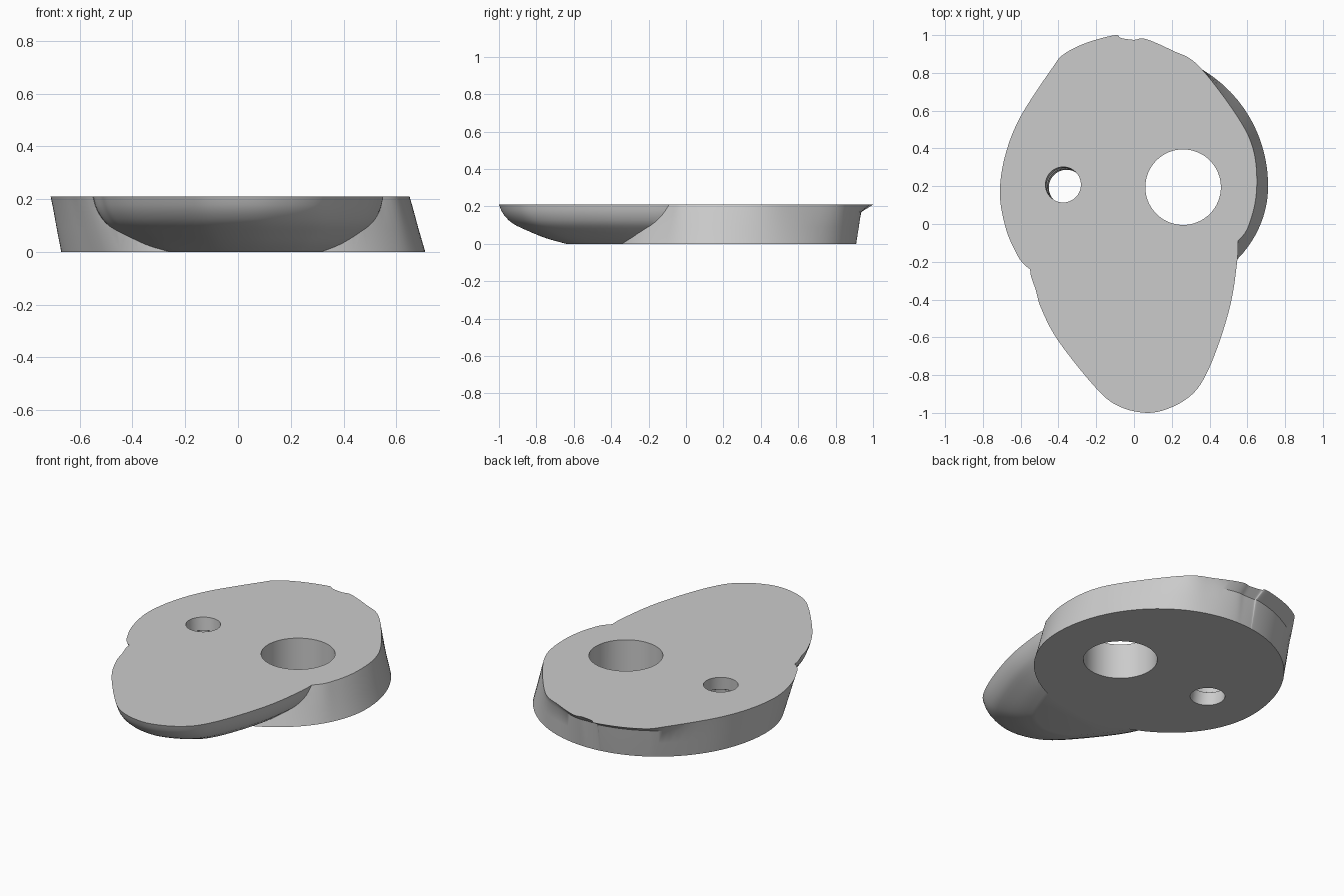
import bpy, bmesh, math
from mathutils import Vector

cube = bpy.data.objects.get("Cube")
if cube:
    bpy.data.objects.remove(cube, do_unlink=True)

TOP = 0.21

grey = bpy.data.materials.new("plain grey")
grey.use_nodes = True
GREY = (0.6, 0.6, 0.6, 1)
grey.diffuse_color = GREY
grey.node_tree.nodes["Principled BSDF"].inputs["Base Color"].default_value = GREY


def spline(pts, closed, steps):
    """Catmull-Rom curve through 2D points."""
    n, out = len(pts), []
    get = (lambda i: Vector(pts[i % n])) if closed else (lambda i: Vector(pts[max(0, min(i, n - 1))]))
    for i in range(n if closed else n - 1):
        a, b, c, d = (get(i + k) for k in (-1, 0, 1, 2))
        for s in range(steps):
            t = s / steps
            out.append(b + 0.5 * t * (c - a + t * (2 * a - 5 * b + 4 * c - d + t * (3 * (b - c) + d - a))))
    if not closed:
        out.append(get(n - 1))
    return out


def loft(name, rings):
    """Closed solid through (height, outline) rings, bottom to top."""
    bm = bmesh.new()
    loops = [[bm.verts.new((p[0], p[1], z)) for p in outline] for z, outline in rings]
    n = len(loops[0])
    for low, high in zip(loops, loops[1:]):
        for i in range(n):
            j = (i + 1) % n
            bm.faces.new((low[i], low[j], high[j], high[i]))
    bm.faces.new(loops[0][::-1])
    bm.faces.new(loops[-1])
    bmesh.ops.recalc_face_normals(bm, faces=bm.faces)
    mesh = bpy.data.meshes.new(name)
    bm.to_mesh(mesh)
    bm.free()
    mesh.materials.append(grey)
    obj = bpy.data.objects.new(name, mesh)
    bpy.context.collection.objects.link(obj)
    return obj


def circle(x, y, r, n=64):
    return [Vector((x + r * math.cos(2 * math.pi * i / n), y + r * math.sin(2 * math.pi * i / n)))
            for i in range(n)]


def combine(target, other, operation):
    bpy.context.view_layer.objects.active = target
    mod = target.modifiers.new(operation.lower(), "BOOLEAN")
    mod.operation, mod.solver, mod.object = operation, "EXACT", other
    bpy.ops.object.modifier_apply(modifier=mod.name)
    bpy.data.objects.remove(other, do_unlink=True)


# Wide round head: leaning wall, flared lip at the back
head_top = spline([(0.65, 0.2), (0.63, 0.4), (0.54, 0.58), (0.34, 0.84), (0.2, 0.92), (0.06, 0.98),
                   (0, 0.975), (-0.07, 0.985), (-0.1, 1), (-0.25, 0.96), (-0.37, 0.9), (-0.43, 0.83),
                   (-0.6, 0.57), (-0.68, 0.37), (-0.71, 0.18), (-0.69, 0.02), (-0.64, -0.12),
                   (-0.55, -0.24), (-0.3, -0.33), (0, -0.35), (0.3, -0.28), (0.55, -0.09),
                   (0.62, 0.03)], True, 6)
centre = Vector((0.02, 0.2))
head_base, head_lip = [], []
for p in head_top:
    d = p - centre
    ry = 0.71 if d.y > 0 else 0.6
    base = centre + d / math.hypot(d.x / 0.69, d.y / ry)
    back = max(0, min(1, (p.y - 0.7) / 0.2))
    head_base.append(base)
    head_lip.append(base.lerp(p, 0.8 - 0.45 * back))
head_mid = [b.lerp(p, 0.55) for b, p in zip(head_base, head_lip)]
plate = loft("grip_plate", [(0, head_base), (0.09, head_mid), (0.17, head_lip), (TOP, head_top)])

# Narrow nose with a bowl-shaped underside
nose_top = spline([(-0.52, -0.1), (-0.55, -0.24), (-0.52, -0.35), (-0.49, -0.45), (-0.4, -0.62),
                   (-0.2, -0.87), (-0.08, -0.965), (0.07, -1), (0.2, -0.97), (0.31, -0.9),
                   (0.38, -0.8), (0.45, -0.63), (0.51, -0.43), (0.54, -0.25), (0.55, -0.1),
                   (0.52, 0.02), (0.3, 0.15), (-0.3, 0.1)], True, 5)
pivot = Vector((0.05, -0.1))
bowl = spline([(0, 0.6), (0.03, 0.72), (0.07, 0.83), (0.11, 0.92), (0.16, 0.975), (TOP, 1)], False, 3)
nose = loft("nose", [(z, [pivot + (p - pivot) * s for p in nose_top]) for z, s in bowl])
combine(plate, nose, "UNION")

# Large straight hole
combine(plate, loft("large_hole", [(z, circle(0.26, 0.195, 0.2)) for z in (-0.1, 0.4)]), "DIFFERENCE")

# Small slanted hole with a shallow groove inside
small = []
for z, r in ((-0.05, 0.094), (0.08, 0.094), (0.085, 0.102), (0.13, 0.102), (0.135, 0.094), (0.26, 0.094)):
    t = z / TOP
    small.append((z, circle(-0.357 - 0.018 * t, 0.193 + 0.015 * t, r)))
combine(plate, loft("small_hole", small), "DIFFERENCE")

bpy.ops.object.select_all(action="DESELECT")
plate.select_set(True)
bpy.context.view_layer.objects.active = plate
bpy.ops.object.shade_smooth_by_angle(angle=math.radians(30))
